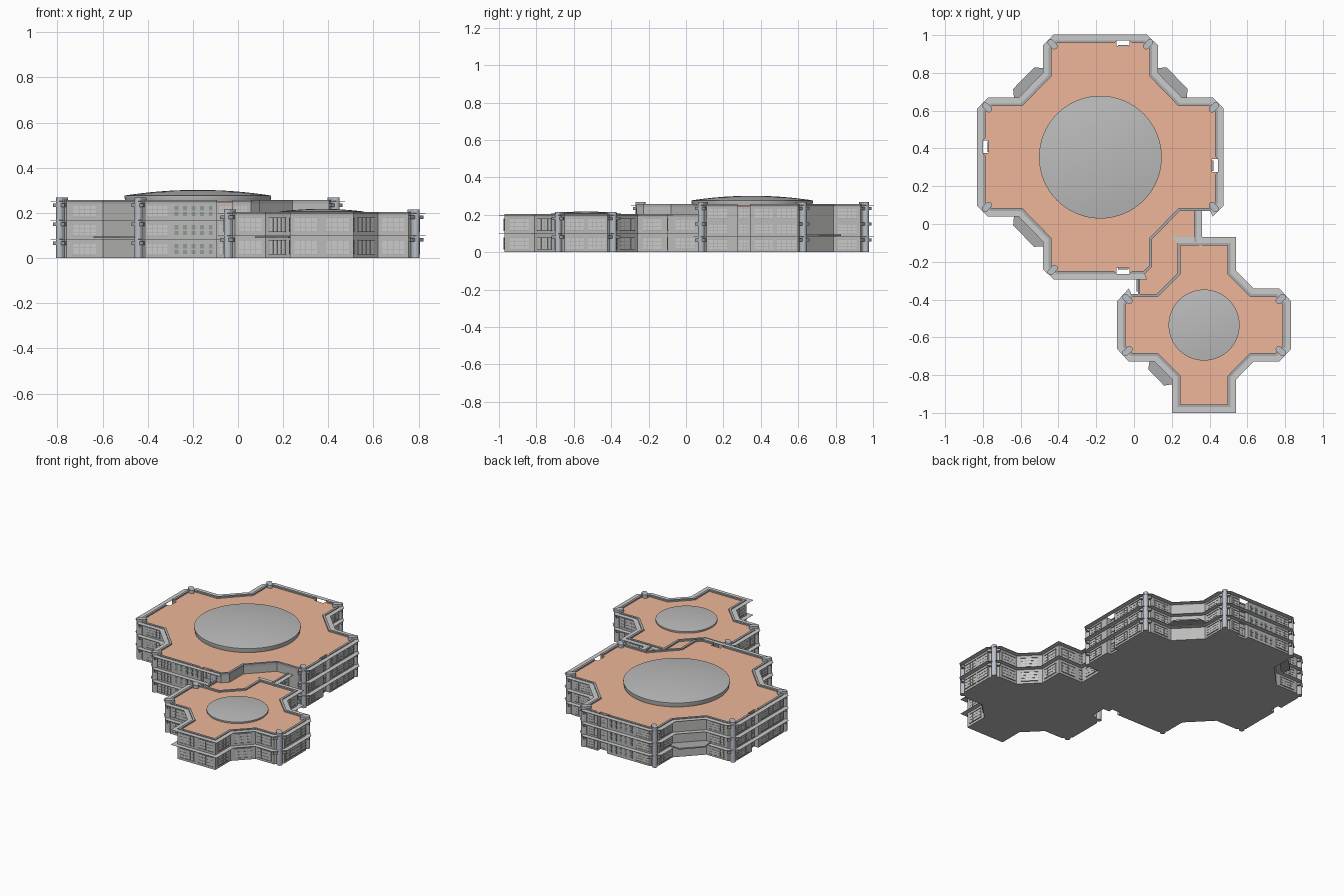
import bpy, bmesh, math
from mathutils import Vector, Matrix

if "Cube" in bpy.data.objects:
    bpy.data.objects.remove(bpy.data.objects["Cube"])


def material(name, rgb):
    m = bpy.data.materials.new(name)
    m.diffuse_color = (*rgb, 1)
    m.use_nodes = True
    m.node_tree.nodes["Principled BSDF"].inputs["Base Color"].default_value = m.diffuse_color
    return m


ROOF = material("terracotta", (0.86, 0.47, 0.32))
WALL = material("wall_grey", (0.50, 0.50, 0.49))
GLASS = material("pale_glass", (0.80, 0.80, 0.79))
SLIT = material("dark_glass", (0.28, 0.33, 0.31))
TRIM = material("trim_grey", (0.40, 0.41, 0.42))
STEEL = material("pillar_grey", (0.50, 0.53, 0.58))
DOME = material("dome_grey", (0.5, 0.5, 0.5))


def finish(bm, name, mat=None):
    me = bpy.data.meshes.new(name)
    bm.to_mesh(me)
    bm.free()
    ob = bpy.data.objects.new(name, me)
    bpy.context.collection.objects.link(ob)
    if mat:
        me.materials.append(mat)
    return ob


def thicken(ob, h):
    s = ob.modifiers.new("thickness", 'SOLIDIFY')
    s.thickness, s.offset = h, 1


def prism(name, pts, z0, z1, mat=None):
    bm = bmesh.new()
    f = bm.faces.new([bm.verts.new((p[0], p[1], z0)) for p in pts])
    f.normal_update()
    if f.normal.z < 0:
        f.normal_flip()
    thicken(finish(bm, name, mat), z1 - z0)


def edge(pts, i):
    """Midpoint, direction, outward normal and length of an outline edge."""
    a, b = pts[i], pts[(i + 1) % len(pts)]
    d = (b - a).normalized()
    return (a + b) / 2, d, Vector((d.y, -d.x)), (b - a).length


def offset(pts, dist):
    out = []
    for i, p in enumerate(pts):
        n1, n2 = edge(pts, i - 1 if i else len(pts) - 1)[2], edge(pts, i)[2]
        out.append(p + (n1 + n2) * dist / (1 + n1.dot(n2)))
    return out


def ring(name, pts, a, b, z0, z1, mat=None, skip=(), only=None):
    """Band that follows the outline between two offsets."""
    bm = bmesh.new()
    A, B = ([bm.verts.new((*p, z0)) for p in offset(pts, o)] for o in (a, b))
    n = len(pts)
    for i in range(n):
        if i not in skip and (only is None or i in only):
            j = (i + 1) % n
            bm.faces.new((B[i], B[j], A[j], A[i]))
    bmesh.ops.delete(bm, geom=[v for v in bm.verts if not v.link_faces], context='VERTS')
    thicken(finish(bm, name, mat), z1 - z0)


def cross(c, q):
    """Mirror one quadrant into a full counter-clockwise cross outline."""
    r = q[::-1]
    pts = q + [(-x, y) for x, y in r] + [(-x, -y) for x, y in q] + [(x, -y) for x, y in r]
    return [Vector((c[0] + x, c[1] + y)) for x, y in pts]


def notch(pts, slots, w=0.034, depth=0.03):
    out, inner = [], set()
    for i, p in enumerate(pts):
        out.append(p)
        if i in slots:
            m, d, n, _ = edge(pts, i)
            inner |= {len(out) + k for k in range(3)}
            for t, k in ((-w, 0), (-w, depth), (w, depth), (w, 0)):
                out.append(m + d * (slots[i] + t) - n * k)
    return out, inner


def box(bm, m, d, n, s, out, z, size):
    p = m + d * s + n * out
    M = Matrix(((d.x, n.x, 0, p.x), (d.y, n.y, 0, p.y), (0, 0, 1, z), (0, 0, 0, 1)))
    M = M @ Matrix.Diagonal((*size, 1))
    new = bmesh.ops.create_cube(bm, size=1, matrix=M)["verts"]
    if M.determinant() < 0:
        bmesh.ops.reverse_faces(bm, faces=list({f for v in new for f in v.link_faces}))


def window(pane, bars, e, s, z, w, h, out=0.0):
    m, d, n, _ = e
    box(pane, m, d, n, s, out, z, (w, 0.006, h))
    for k in range(-1, 2):
        box(bars, m, d, n, s + k * w / 4, out + 0.003, z, (0.002, 0.003, h))
    for k in (-1, 1):
        box(bars, m, d, n, s, out + 0.003, z + k * h / 6, (w, 0.003, 0.002))
        box(bars, m, d, n, s, out + 0.003, z + k * h / 2, (w + 0.006, 0.006, 0.003))


def dome(name, c, r, z0, z1, z2):
    bm = bmesh.new()
    prof = [(0, z0), (r * 0.98, z0), (r, z1 - 0.008), (r, z1)]
    prof += [(r * (1 - k / 8), z1 + (z2 - z1) * (1 - (1 - k / 8) ** 2)) for k in range(1, 9)]
    vs = [bm.verts.new((c[0] + x, c[1], z)) for x, z in prof]
    es = [bm.edges.new(p) for p in zip(vs, vs[1:])]
    bmesh.ops.spin(bm, geom=vs + es, cent=(*c, 0), axis=(0, 0, 1), angle=math.tau, steps=64)
    bmesh.ops.remove_doubles(bm, verts=bm.verts, dist=1e-5)
    bmesh.ops.recalc_face_normals(bm, faces=bm.faces)
    ob = finish(bm, name, DOME)
    bpy.context.view_layer.objects.active = ob
    ob.select_set(True)
    bpy.ops.object.shade_smooth_by_angle(angle=math.radians(25))
    ob.select_set(False)


def canopy(name, pts, i):
    m, d, n, L = edge(pts, i)
    prism(name, [m + d * s + n * o for s, o in
                 ((-L / 2, 0), (-L / 2 - 0.02, 0.03), (-L * .38, .083), (L * .38, .083),
                  (L / 2 + 0.02, 0.03), (L / 2, 0))], 0.088, 0.096, TRIM)


def pillar(name, pts, i, h):
    m, d, n, _ = edge(pts, i)
    p = []
    for k in range(16):
        a = math.tau * (k + 0.5) / 16
        p.append(m + d * 0.017 * math.cos(a) + n * 0.017 * math.sin(a) +
                 n * (0.012 if math.sin(a) > 0 else -0.016))
    prism(name, p, 0, h, STEEL)


def building(tag, pts, slots, top, floors, skip, chamfers, canopies, plain):
    cut, inner = notch(pts, slots)
    # Solid walls, coloured roof and parapet
    prism(tag + "_walls", cut, 0, top - 0.016, WALL)
    prism(tag + "_roof", offset(cut, -0.001), top - 0.017, top - 0.009, ROOF)
    ring(tag + "_parapet", cut, -0.015, 0, top - 0.018, top, TRIM, inner)
    fh = (top - 0.005) / floors
    # Thin sun-shade ledges and corner balconies at each floor
    for f in range(1, floors + 1):
        z = f * fh
        ring(f"{tag}_ledge_{f}", pts, 0, 0.03, z - 0.0015, z, None, skip)
        ring(f"{tag}_balcony_{f}", pts, 0, 0.02, z - 0.026, z - 0.010, TRIM, skip, chamfers)
    for i in chamfers:
        pillar(f"{tag}_pillar_{i}", pts, i, top + 0.012)
    for i in canopies:
        canopy(f"{tag}_canopy_{i}", pts, i)
    # Window panes, glazing bars and the narrow stairwell slits
    pane, bars, slit = bmesh.new(), bmesh.new(), bmesh.new()
    for i in range(len(pts)):
        e = edge(pts, i)
        L = e[3]
        if i in skip or i in plain or L < 0.09:
            continue
        for f in range(floors):
            z = fh * (f + 0.5) - 0.002
            h = fh * 0.62
            s0 = slots.get(i)
            if s0 is not None:
                window(pane, bars, e, s0, z, 0.05, h, -0.03)
            if s0 is not None and abs(s0) > 0.1:
                g = math.copysign(1, s0)
                window(pane, bars, e, -0.18 * g, z, 0.09, h)
                window(pane, bars, e, 0.19 * g, z, 0.05, h)
                for k in range(5):
                    for r in (-1, 1):
                        box(slit, e[0], e[1], e[2], g * (k * 0.038 - 0.095), 0, z + r * 0.013,
                            (0.017, 0.006, 0.019))
                continue
            n = max(1, round(L / 0.125))
            for k in range(n):
                s = (k + 0.5 - n / 2) * L / n
                if s0 is None or abs(s - s0) > 0.07:
                    window(pane, bars, e, s, z, min(0.1, L / n * 0.82), h)
    finish(pane, tag + "_window_panes", GLASS)
    finish(bars, tag + "_glazing_bars", TRIM)
    finish(slit, tag + "_stair_windows", SLIT)


# Large three-storey block
BC, SC = (-0.178, 0.354), (0.371, -0.535)
big = cross(BC, [(0.622, 0.245), (0.582, 0.285), (0.42, 0.285), (0.274, 0.435), (0.274, 0.58), (0.235, 0.618)])
building("large_block", big, {5: -0.12, 11: -0.055, 17: 0.12, 23: -0.045}, 0.257, 3,
         {18, 19, 20, 21}, [0, 4, 6, 10, 12, 16, 22], [2, 8, 14], {2, 8, 14, 20})
dome("large_dome", BC, 0.325, 0.24, 0.277, 0.302)

# Small two-storey block
small = cross(SC, [(0.43, 0.115), (0.385, 0.164), (0.25, 0.164), (0.14, 0.275), (0.14, 0.435)])
building("small_block", small, {}, 0.204, 2, {5, 6, 7}, [0, 8, 10, 18], [12], set())
dome("small_dome", SC, 0.188, 0.185, 0.206, 0.218)

# Link between the two blocks
link = [Vector(p) for p in ((0.33, 0.09), (0.1, 0.09), (0.02, -0.2), (0.02, -0.38),
                            (0.12, -0.38), (0.24, -0.27), (0.24, -0.1), (0.33, -0.1))]
prism("link_walls", link, 0, 0.188, WALL)
prism("link_roof", offset(link, -0.008), 0.187, 0.194, ROOF)
ring("link_parapet", link, -0.012, 0, 0.186, 0.204, TRIM, only={2, 7})
for z in (0.1, 0.2):
    ring("link_ledge", link, 0, 0.03, z - 0.0015, z, only={7})
lp, lb = bmesh.new(), bmesh.new()
for z in (0.048, 0.147):
    window(lp, lb, edge(link, 7), 0, z, 0.1, 0.06)
    window(lp, lb, edge(link, 2), 0.03, z, 0.07, 0.06)
finish(lp, "link_window_panes", GLASS)
finish(lb, "link_glazing_bars", TRIM)
